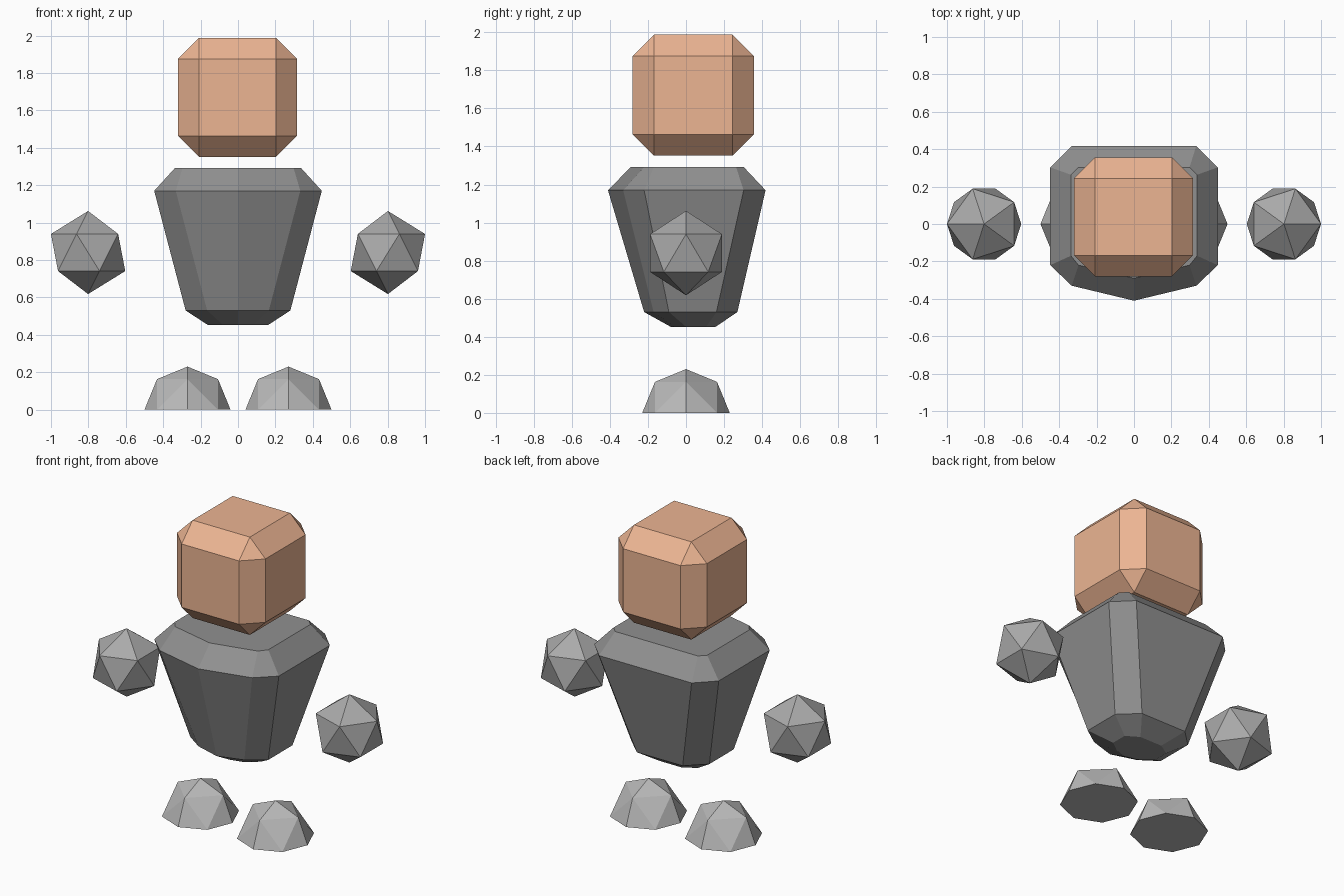
import bpy, bmesh
from mathutils import Matrix

if "Cube" in bpy.data.objects:
    bpy.data.objects.remove(bpy.data.objects["Cube"])


def material(name, *rgb):
    mat = bpy.data.materials.new(name)
    mat.diffuse_color = (*rgb, 1)
    mat.use_nodes = True
    mat.node_tree.nodes["Principled BSDF"].inputs["Base Color"].default_value = mat.diffuse_color
    return mat


skin = material("skin", 0.84, 0.46, 0.29)
dark_cloth = material("dark_cloth", 0.28, 0.28, 0.28)
glove_grey = material("glove_grey", 0.40, 0.40, 0.40)
shoe_grey = material("shoe_grey", 0.48, 0.48, 0.48)


def finish(bm, name, mat):
    bmesh.ops.recalc_face_normals(bm, faces=bm.faces[:])
    me = bpy.data.meshes.new(name)
    bm.to_mesh(me)
    bm.free()
    me.materials.append(mat)
    ob = bpy.data.objects.new(name, me)
    bpy.context.collection.objects.link(ob)


def ring(z, x, chamfer_x, y_back, chamfer_back, y_side, y_front, y_tip):
    """Nine-sided outline with chamfered corners and a ridge at the front."""
    half = [(x - chamfer_x, y_front), (x, y_side),
            (x, y_back - chamfer_back), (x - chamfer_x, y_back)]
    outline = [(0, y_tip)] + half + [(-px, py) for px, py in reversed(half)]
    return [(px, py, z) for px, py in outline]


# head: evenly chamfered cube
bm = bmesh.new()
bmesh.ops.create_cube(bm, size=0.636)
bmesh.ops.bevel(bm, geom=bm.edges[:], offset=0.112, segments=1,
                profile=0.5, affect='EDGES')
bmesh.ops.translate(bm, verts=bm.verts[:], vec=(-0.003, 0.038, 1.67))
finish(bm, "head", skin)

# torso: loft of four outlines, tapering downwards
bm = bmesh.new()
rings = [ring(0.452, 0.16, 0.08, 0.155, 0.05, 0.0, -0.06, -0.08),
         ring(0.53, 0.28, 0.115, 0.27, 0.11, -0.09, -0.17, -0.22),
         ring(1.17, 0.448, 0.115, 0.418, 0.115, -0.22, -0.33, -0.41),
         ring(1.292, 0.337, 0.04, 0.303, 0.04, -0.17, -0.22, -0.29)]
loops = [[bm.verts.new(p) for p in r] for r in rings]
for low, high in zip(loops, loops[1:]):
    for i in range(len(low)):
        j = (i + 1) % len(low)
        bm.faces.new((low[i], low[j], high[j], high[i]))
bm.faces.new(loops[0][::-1])
bm.faces.new(loops[-1])
finish(bm, "torso", dark_cloth)

for side, label in ((1, "right"), (-1, "left")):
    # hand: mirrored icosahedron
    bm = bmesh.new()
    bmesh.ops.create_icosphere(bm, subdivisions=1, radius=0.222)
    bmesh.ops.transform(bm, verts=bm.verts[:],
                        matrix=Matrix.Translation((0.8015 * side, 0, 0.84))
                        @ Matrix.Diagonal((side, 1, 1, 1)))
    finish(bm, label + "_hand", glove_grey)

    # foot: faceted dome, four upper points over an eight-sided base
    bm = bmesh.new()
    r, d = 0.23, 0.163
    pts = [(0, 0, r)]
    for sx, sy in ((1, 0), (0, 1), (-1, 0), (0, -1)):
        pts += [(sx * d, sy * d, d), (sx * r, sy * r, 0),
                ((sx - sy) * d, (sx + sy) * d, 0)]
    verts = [bm.verts.new((x + 0.27 * side, y, z)) for x, y, z in pts]
    bmesh.ops.convex_hull(bm, input=verts)
    finish(bm, label + "_foot", shoe_grey)
